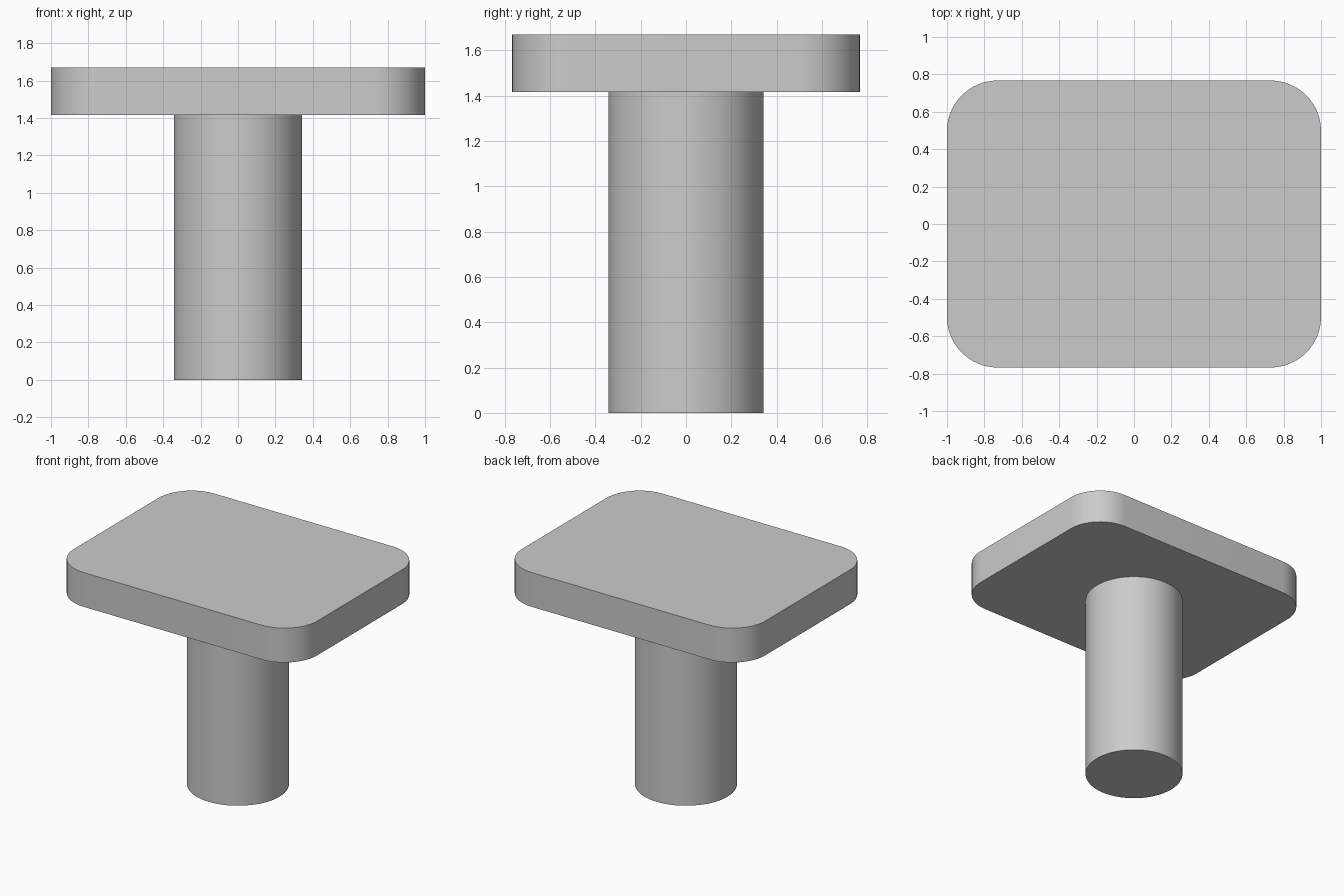
import bpy, bmesh, math

if "Cube" in bpy.data.objects:
    bpy.data.objects.remove(bpy.data.objects["Cube"])

grey = bpy.data.materials.new("plain_grey")
grey.diffuse_color = (0.6, 0.6, 0.6, 1)
grey.use_nodes = True
grey.node_tree.nodes["Principled BSDF"].inputs["Base Color"].default_value = grey.diffuse_color


def extrude_outline(name, points, z0, z1):
    """Closed prism from a flat outline, smooth round the sides."""
    bm = bmesh.new()
    face = bm.faces.new([bm.verts.new((x, y, z0)) for x, y in points])
    top = bmesh.ops.extrude_face_region(bm, geom=[face], use_keep_orig=True)["geom"]
    bmesh.ops.translate(bm, vec=(0, 0, z1 - z0),
                        verts=[g for g in top if isinstance(g, bmesh.types.BMVert)])
    bmesh.ops.recalc_face_normals(bm, faces=bm.faces)
    mesh = bpy.data.meshes.new(name)
    bm.to_mesh(mesh)
    bm.free()
    mesh.materials.append(grey)
    obj = bpy.data.objects.new(name, mesh)
    bpy.context.collection.objects.link(obj)
    bpy.ops.object.select_all(action='DESELECT')
    obj.select_set(True)
    bpy.context.view_layer.objects.active = obj
    bpy.ops.object.shade_smooth_by_angle(angle=math.radians(30))
    return obj


def rounded_rectangle(hx, hy, r, steps=16):
    points = []
    for q, (sx, sy) in enumerate([(1, 1), (-1, 1), (-1, -1), (1, -1)]):
        for i in range(steps + 1):
            a = math.radians(90 * (q + i / steps))
            points.append((sx * (hx - r) + r * math.cos(a),
                           sy * (hy - r) + r * math.sin(a)))
    return points


def circle(r, sides=64):
    return [(r * math.cos(2 * math.pi * i / sides), r * math.sin(2 * math.pi * i / sides))
            for i in range(sides)]


# Round pillar
extrude_outline("pillar", circle(0.343), 0, 1.415)

# Slab with rounded corners
extrude_outline("top_slab", rounded_rectangle(1.0, 0.767, 0.27), 1.415, 1.67)
